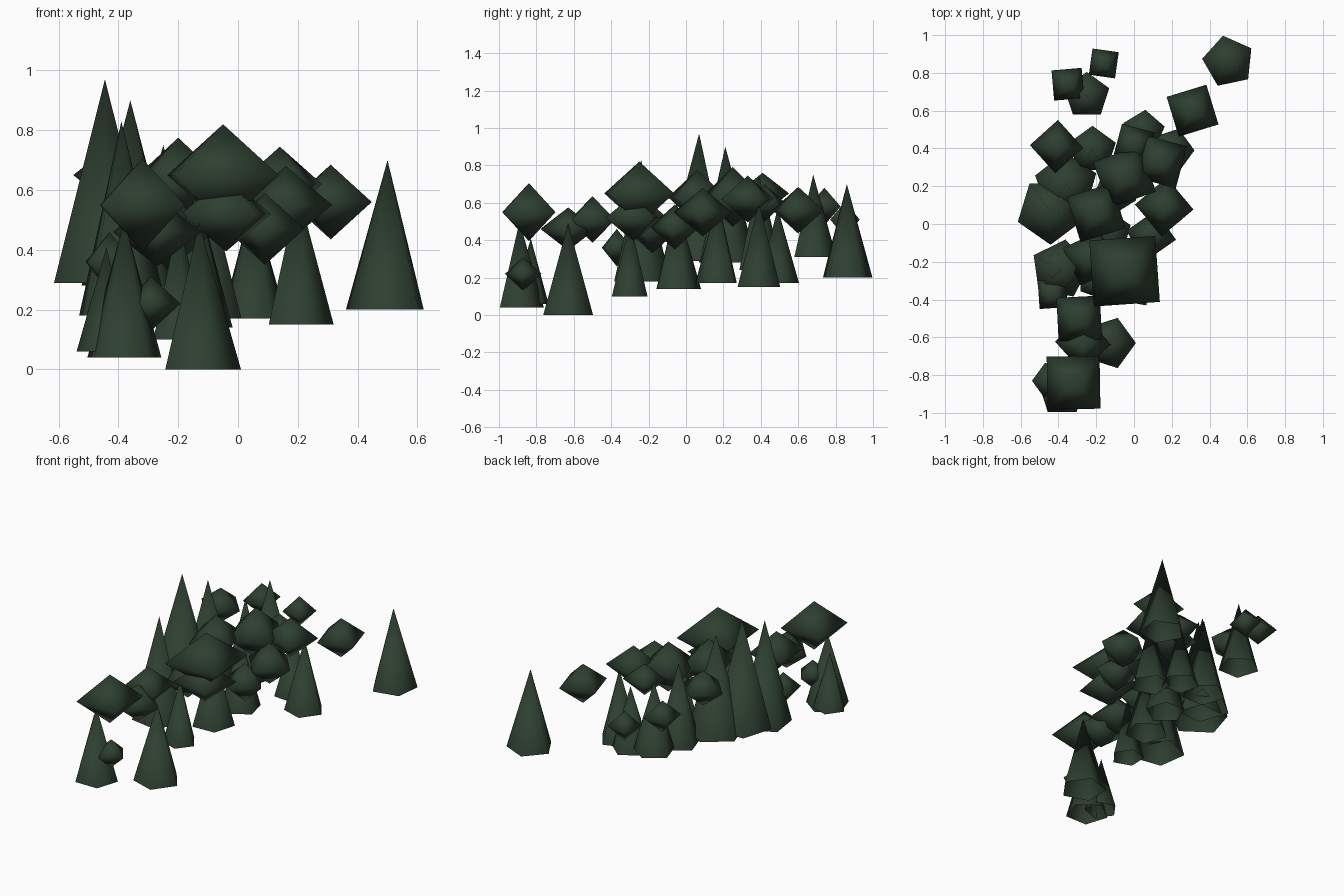
import bpy
import bmesh
from math import radians
from mathutils import Matrix, Vector

old_cube = bpy.data.objects.get("Cube")
if old_cube:
    bpy.data.objects.remove(old_cube, do_unlink=True)

# One dark green for all the foliage
foliage = bpy.data.materials.new("dark_pine_green")
foliage.use_nodes = True
green = (0.027, 0.05, 0.03, 1)
foliage.diffuse_color = green
foliage.node_tree.nodes["Principled BSDF"].inputs["Base Color"].default_value = green


def add_object(name, mesh_builder):
    """Create a smooth-shaded foliage object."""
    mesh = bpy.data.meshes.new(name)
    bm = bmesh.new()
    mesh_builder(bm)
    bmesh.ops.recalc_face_normals(bm, faces=bm.faces)
    for face in bm.faces:
        face.smooth = True
    bm.to_mesh(mesh)
    bm.free()
    mesh.materials.append(foliage)
    obj = bpy.data.objects.new(name, mesh)
    bpy.context.collection.objects.link(obj)
    return obj


def conifer(index, x, y, bottom, top, radius, turn):
    """Five-sided cone, open underneath; turn is the angle of one corner."""
    def build(bm):
        tip = bm.verts.new((0, 0, top - bottom))
        ring = []
        for side in range(5):
            spin = Matrix.Rotation(radians(turn + 72 * side), 3, "Z")
            ring.append(bm.verts.new(spin @ Vector((radius, 0, 0))))
        for i, corner in enumerate(ring):
            bm.faces.new((ring[i - 1], corner, tip))

    obj = add_object(f"conifer_{index}", build)
    obj.location = (x, y, bottom)


def leafy_crown(index, x, y, z, half_side, half_height, turn):
    """Square double pyramid; turn is measured from sides along the axes."""
    def build(bm):
        square = [bm.verts.new((half_side * sx, half_side * sy, 0))
                  for sx, sy in ((1, 1), (-1, 1), (-1, -1), (1, -1))]
        for tip_height in (half_height, -half_height):
            tip = bm.verts.new((0, 0, tip_height))
            for i, corner in enumerate(square):
                bm.faces.new((square[i - 1], corner, tip))

    obj = add_object(f"leafy_crown_{index}", build)
    obj.location = (x, y, z)
    obj.rotation_euler.z = radians(turn)


# Conifers: x, y, bottom, top, radius, corner angle
conifers = (
    (0.5, 0.86, 0.2, 0.7, 0.14, 30),
    (-0.25, 0.68, 0.31, 0.75, 0.125, 90),
    (-0.445, 0.07, 0.29, 0.97, 0.18, 55),
    (-0.36, 0.21, 0.28, 0.9, 0.17, 20),
    (-0.39, -0.24, 0.18, 0.83, 0.16, 8),
    (-0.22, 0.39, 0.24, 0.75, 0.13, 90),
    (-0.13, -0.63, 0, 0.49, 0.14, 0),
    (-0.38, -0.89, 0.04, 0.5, 0.13, 90),
    (-0.44, -0.83, 0.06, 0.41, 0.1, 36),
    (0.2, 0.39, 0.15, 0.6, 0.12, 0),
    (0.05, 0.49, 0.17, 0.57, 0.115, 85),
    (-0.1, 0.17, 0.17, 0.62, 0.12, 50),
    (-0.14, -0.05, 0.14, 0.6, 0.13, 20),
    (-0.2, -0.3, 0.1, 0.5, 0.1, 70),
)
for number, values in enumerate(conifers, 1):
    conifer(number, *values)

# Leafy crowns: x, y, centre height, half side, half height, turn
crowns = (
    (-0.05, -0.25, 0.65, 0.175, 0.17, 4),
    (-0.32, -0.84, 0.55, 0.14, 0.155, 1),
    (-0.29, -0.5, 0.51, 0.115, 0.125, 3),
    (-0.27, -0.63, 0.46, 0.105, 0.115, 42),
    (-0.2, 0.06, 0.63, 0.125, 0.145, 17),
    (-0.05, 0.25, 0.63, 0.13, 0.16, 20),
    (0.14, 0.33, 0.62, 0.115, 0.125, -15),
    (0.16, 0.09, 0.55, 0.11, 0.13, 40),
    (0.0, 0.42, 0.6, 0.09, 0.1, -15),
    (0.31, 0.6, 0.56, 0.11, 0.125, 17),
    (-0.35, 0.74, 0.58, 0.08, 0.1, 5),
    (-0.16, 0.85, 0.51, 0.07, 0.095, -8),
    (-0.41, 0.41, 0.65, 0.1, 0.11, 42),
    (-0.43, -0.37, 0.36, 0.075, 0.1, 4),
    (-0.29, -0.87, 0.22, 0.07, 0.09, 35),
    (-0.04, -0.28, 0.52, 0.13, 0.125, -10),
    (0.09, -0.06, 0.47, 0.095, 0.12, 35),
    (-0.23, -0.18, 0.46, 0.11, 0.13, 25),
)
for number, values in enumerate(crowns, 1):
    leafy_crown(number, *values)
